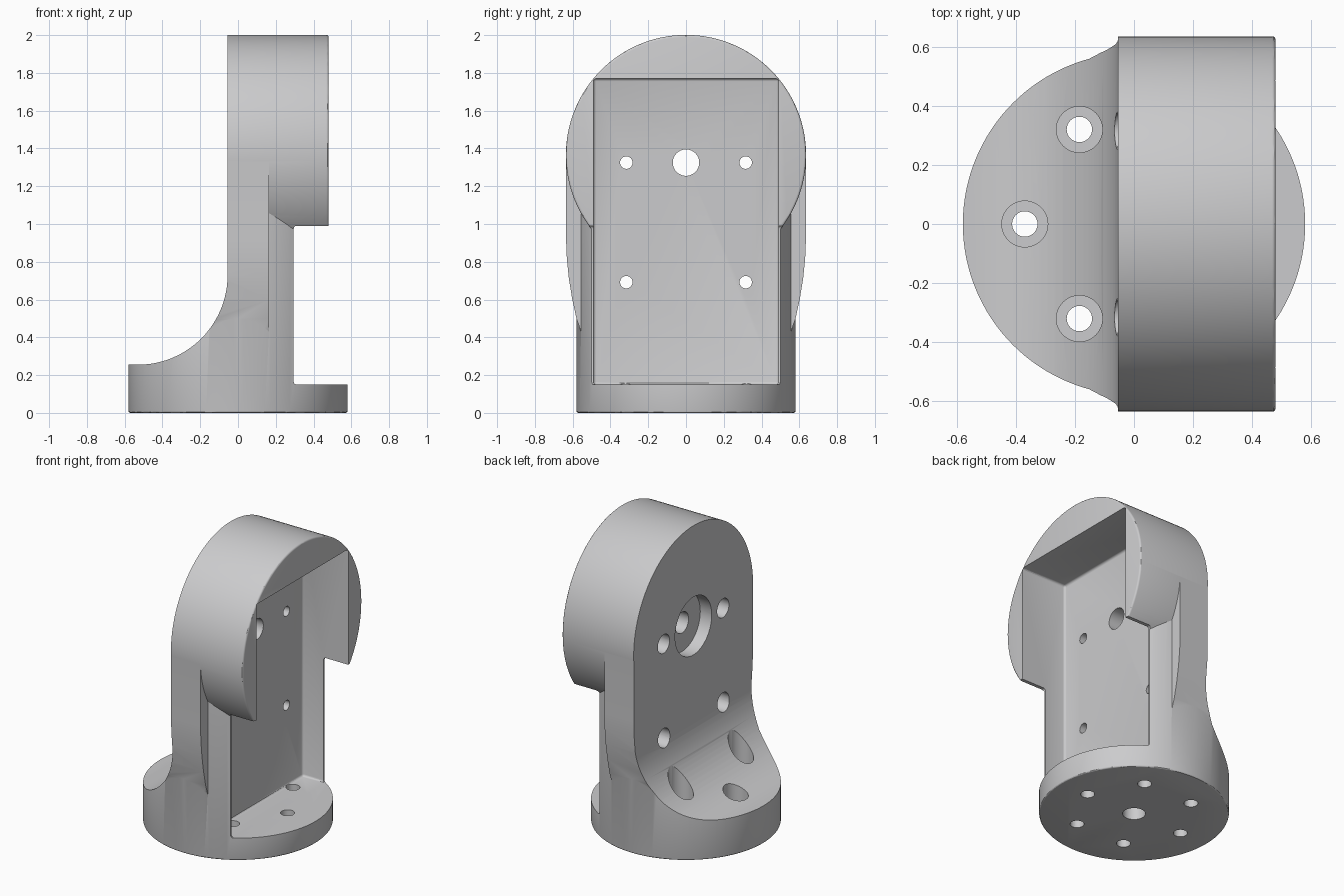
import bpy, bmesh, math
from mathutils import Matrix

if "Cube" in bpy.data.objects:
    bpy.data.objects.remove(bpy.data.objects["Cube"], do_unlink=True)

grey = bpy.data.materials.new("light grey plastic")
grey.use_nodes = True
colour = (0.6, 0.6, 0.61, 1)
grey.diffuse_color = colour
grey.node_tree.nodes["Principled BSDF"].inputs["Base Color"].default_value = colour


def add_object(name, bm):
    bmesh.ops.recalc_face_normals(bm, faces=bm.faces)
    mesh = bpy.data.meshes.new(name)
    bm.to_mesh(mesh)
    bm.free()
    mesh.materials.append(grey)
    obj = bpy.data.objects.new(name, mesh)
    bpy.context.collection.objects.link(obj)
    return obj


def round_edges(bm, size, rule=lambda e: True):
    edges = [e for e in bm.edges if rule(e)]
    bmesh.ops.bevel(bm, geom=edges, offset=size, segments=3, profile=0.5, affect='EDGES')


def cylinder(name, axis, radius, start, end, centre=(0, 0), sides=48, rim=0):
    """Cylinder along x or z; centre is (y, z) or (x, y)."""
    bm = bmesh.new()
    bmesh.ops.create_cone(bm, cap_ends=True, segments=sides, radius1=radius,
                          radius2=radius, depth=end - start)
    if rim:
        round_edges(bm, rim, lambda e: any(len(f.verts) > 4 for f in e.link_faces))
    mid = (start + end) / 2
    if axis == 'X':
        place = Matrix.Translation((mid, *centre)) @ Matrix.Rotation(math.pi / 2, 4, 'Y')
    else:
        place = Matrix.Translation((*centre, mid))
    bm.transform(place)
    return add_object(name, bm)


def box(name, low, high, rounding):
    bm = bmesh.new()
    bmesh.ops.create_cube(bm, size=1)
    for v in bm.verts:
        v.co = [h if c > 0 else l for c, l, h in zip(v.co, low, high)]
    round_edges(bm, rounding)
    return add_object(name, bm)


def extrude(name, points, direction):
    bm = bmesh.new()
    face = bm.faces.new([bm.verts.new(p) for p in points])
    new = bmesh.ops.extrude_face_region(bm, geom=[face])["geom"]
    bmesh.ops.translate(bm, vec=direction,
                        verts=[g for g in new if isinstance(g, bmesh.types.BMVert)])
    return add_object(name, bm)


def combine(target, other, operation):
    other.hide_render = True
    mod = target.modifiers.new("combine", 'BOOLEAN')
    mod.operation, mod.solver, mod.object = operation, 'EXACT', other
    bpy.context.view_layer.objects.active = target
    bpy.ops.object.modifier_apply(modifier=mod.name)
    bpy.data.objects.remove(other, do_unlink=True)


# Round base and column, shoulder slab and round head
bracket = cylinder("motor_bracket", 'Z', 0.58, 0, 1.2, sides=128, rim=0.01)

flank = [(0.45, 0.3), (0.52, 0.37), (0.556, 0.43), (0.58, 0.5), (0.602, 0.6),
         (0.62, 0.71), (0.631, 0.82), (0.635, 0.92), (0.635, 1.365)]
outline = flank + [(-y, z) for y, z in reversed(flank)]
slab = extrude("shoulder", [(-0.15, y, z) for y, z in outline], (0.315, 0, 0))
combine(bracket, slab, 'UNION')

head = cylinder("head", 'X', 0.636, -0.1, 0.48, (0, 1.365), sides=128, rim=0.012)
combine(bracket, head, 'UNION')

# Concave sweep from the base up to the flat rear wall
sweep = [(-1, 0.255)]
for i in range(25):
    a = math.pi / 2 * i / 24
    sweep.append((-0.53 + 0.475 * math.sin(a), 0.73 - 0.475 * math.cos(a)))
sweep += [(-0.055, 2.2), (-1, 2.2)]
combine(bracket, extrude("sweep_cutter", [(x, -1, z) for x, z in sweep], (0, 2, 0)),
        'DIFFERENCE')

# Open space under the head, then the rectangular motor pocket
combine(bracket, box("notch_cutter", (0.295, -1, 0.15), (1, 1, 0.99), 0.015), 'DIFFERENCE')
combine(bracket, box("pocket_cutter", (0.14, -0.49, 0.15), (1, 0.49, 1.77), 0.015),
        'DIFFERENCE')

# Ring of base screw holes, counterbored on the swept side
for i in range(6):
    a = math.pi * i / 3
    spot = (0.37 * math.cos(a), 0.37 * math.sin(a))
    combine(bracket, cylinder("base_hole", 'Z', 0.043, -0.1, 0.5, spot, 32), 'DIFFERENCE')
    if spot[0] < 0:
        combine(bracket, cylinder("base_counterbore", 'Z', 0.078, 0.15, 0.9, spot),
                'DIFFERENCE')
combine(bracket, cylinder("centre_socket", 'Z', 0.07, -0.1, 0.2), 'DIFFERENCE')

# Shaft hole with its wide recess, and four counterbored wall holes
combine(bracket, cylinder("shaft_hole", 'X', 0.07, -0.3, 0.3, (0, 1.325)), 'DIFFERENCE')
combine(bracket, cylinder("shaft_recess", 'X', 0.195, -0.3, 0.03, (0, 1.325), 64),
        'DIFFERENCE')
for y in (-0.316, 0.316):
    for z in (0.692, 1.325):
        combine(bracket, cylinder("wall_hole", 'X', 0.033, -0.3, 0.3, (y, z), 32),
                'DIFFERENCE')
        combine(bracket, cylinder("wall_counterbore", 'X', 0.063, -0.5, 0.04, (y, z), 32),
                'DIFFERENCE')

bpy.ops.object.select_all(action='DESELECT')
bracket.select_set(True)
bpy.context.view_layer.objects.active = bracket
bpy.ops.object.shade_smooth_by_angle(angle=math.radians(30))
